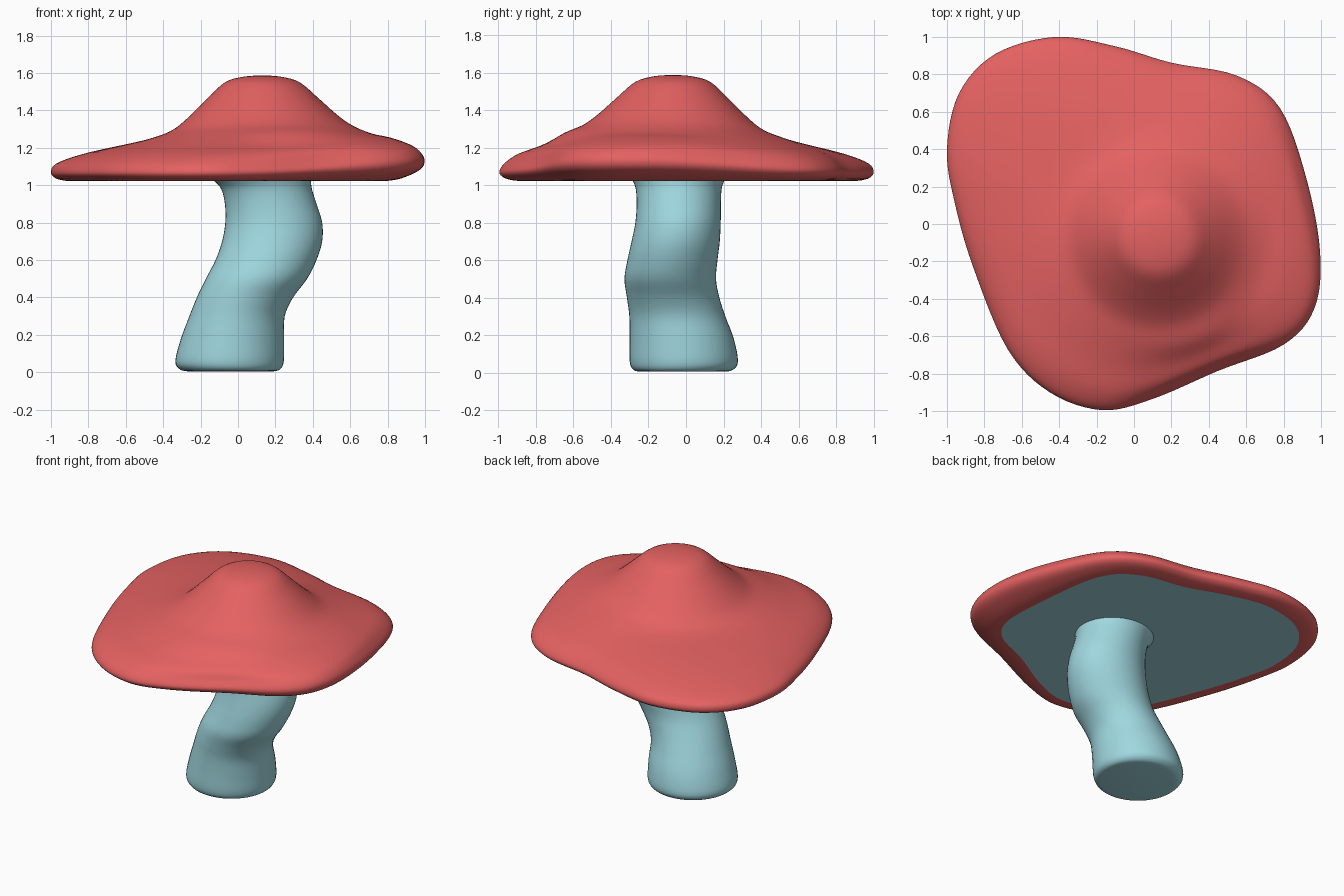
import bpy, math
from mathutils import Vector

if "Cube" in bpy.data.objects:
    bpy.data.objects.remove(bpy.data.objects["Cube"])


def spline(pts, steps, closed=False):
    """Catmull-Rom curve through the given points."""
    p = [Vector(q) for q in pts]
    n = len(p)
    out = []
    for i in range(n if closed else n - 1):
        b, c = p[i], p[(i + 1) % n]
        a = p[i - 1] if closed or i > 0 else b
        d = p[(i + 2) % n] if closed or i + 2 < n else c
        for k in range(steps):
            t = k / steps
            out.append(0.5 * (2 * b + (c - a) * t + (2 * a - 5 * b + 4 * c - d) * t * t
                              + (3 * b - a - 3 * c + d) * t ** 3))
    return out if closed else out + [p[-1]]


def material(name, rgb):
    m = bpy.data.materials.new(name)
    m.diffuse_color = (*rgb, 1)
    m.use_nodes = True
    m.node_tree.nodes["Principled BSDF"].inputs["Base Color"].default_value = m.diffuse_color
    return m


def make(name, verts, faces, mat):
    me = bpy.data.meshes.new(name)
    me.from_pydata(verts, [], faces)
    me.materials.append(mat)
    ob = bpy.data.objects.new(name, me)
    bpy.context.collection.objects.link(ob)
    bpy.context.view_layer.objects.active = ob
    bpy.ops.object.select_all(action='DESELECT')
    ob.select_set(True)
    bpy.ops.object.shade_smooth_by_angle(angle=math.radians(50))
    return ob


def loft(name, rings, mat, flip=False):
    """Skin a stack of equal-sized rings; the first ring is closed."""
    n = len(rings[0])
    verts = [v for r in rings for v in r]
    faces = []
    for i in range(len(rings) - 1):
        for j in range(n):
            k = (j + 1) % n
            faces.append((i * n + j, i * n + k, (i + 1) * n + k, (i + 1) * n + j))
    faces.append(tuple(reversed(range(n))))
    if flip:
        faces = [f[::-1] for f in faces]
    return make(name, verts, faces, mat)


red = material("red", (0.78, 0.12, 0.12))
teal = material("teal", (0.35, 0.68, 0.74))

# Cap: uneven outline, each spoke gets its own profile with a raised right-front rim
outline = [(-0.42, 1.0), (-0.1, 0.95), (0.2, 0.862), (0.55, 0.793), (0.78, 0.62),
           (0.92, 0.25), (0.995, -0.15), (0.965, -0.45), (0.8, -0.645), (0.45, -0.785),
           (0.1, -0.935), (-0.17, -0.995), (-0.45, -0.9), (-0.675, -0.67), (-0.86, -0.23),
           (-0.96, 0.12), (-1.0, 0.4), (-0.935, 0.7), (-0.74, 0.91)]
centre = Vector((0.13, -0.07))
spokes = []
for p in spline(outline, 6, True):
    v = p - centre
    R = v.length
    u = v / R
    turn = math.degrees(math.atan2(u.y, u.x)) + 15
    L = math.exp(-(turn / 50) ** 2) if abs(turn) < 180 else 0
    S = 0.5 + 0.5 * math.cos(math.radians(turn + 30))   # gentler slope front right
    d = R - 0.58
    prof = [(0.005, 1.587), (0.1, 1.58), (0.2, 1.55), (0.3, 1.455 + 0.012 * S),
            (0.4, 1.355 + 0.025 * S), (0.48, 1.29 + 0.035 * S), (0.58, 1.25 + 0.032 * S),
            (0.58 + 0.38 * d, 1.21 + 0.045 * L), (0.58 + 0.72 * d, 1.165 + 0.055 * L),
            (R - 0.03, 1.115 + 0.07 * L), (R, 1.068 + 0.065 * L),
            (R - 0.025, 1.038 + 0.045 * L), (R - 0.075 - 0.05 * L, 1.025 + 0.012 * L),
            (R - 0.12 - 0.09 * L, 1.022)]
    spokes.append([(centre.x + u.x * q.x, centre.y + u.y * q.x, q.y)
                   for q in spline(prof, 4)])
cap_rings = [list(r) for r in zip(*spokes)]
loft("cap", cap_rings, red, flip=False)

# Flat underside of the cap, outline runs clockwise so it faces down
make("cap_underside", cap_rings[-1], [tuple(range(len(spokes)))], teal)

# Stem: bent column from (z, left, right, front, back) extents
extents = [(0.005, -0.27, 0.19, -0.24, 0.21), (0.015, -0.31, 0.225, -0.28, 0.25),
           (0.06, -0.335, 0.245, -0.30, 0.277), (0.18, -0.305, 0.247, -0.30, 0.255),
           (0.3, -0.26, 0.25, -0.302, 0.21), (0.4, -0.22, 0.295, -0.315, 0.178),
           (0.5, -0.172, 0.37, -0.328, 0.16), (0.6, -0.12, 0.42, -0.312, 0.168),
           (0.7, -0.085, 0.45, -0.29, 0.18), (0.8, -0.068, 0.45, -0.27, 0.185),
           (0.9, -0.07, 0.42, -0.263, 0.186), (0.98, -0.09, 0.395, -0.268, 0.19),
           (1.025, -0.13, 0.39, -0.285, 0.205)]
stem = []
for z, x0, x1, y0, y1 in spline(extents, 4):
    ring = []
    for j in range(48):
        a = 2 * math.pi * j / 48
        ring.append(((x0 + x1) / 2 + (x1 - x0) / 2 * math.cos(a),
                     (y0 + y1) / 2 + (y1 - y0) / 2 * math.sin(a), max(z, 0)))
    stem.append(ring)
loft("stem", stem, teal)
